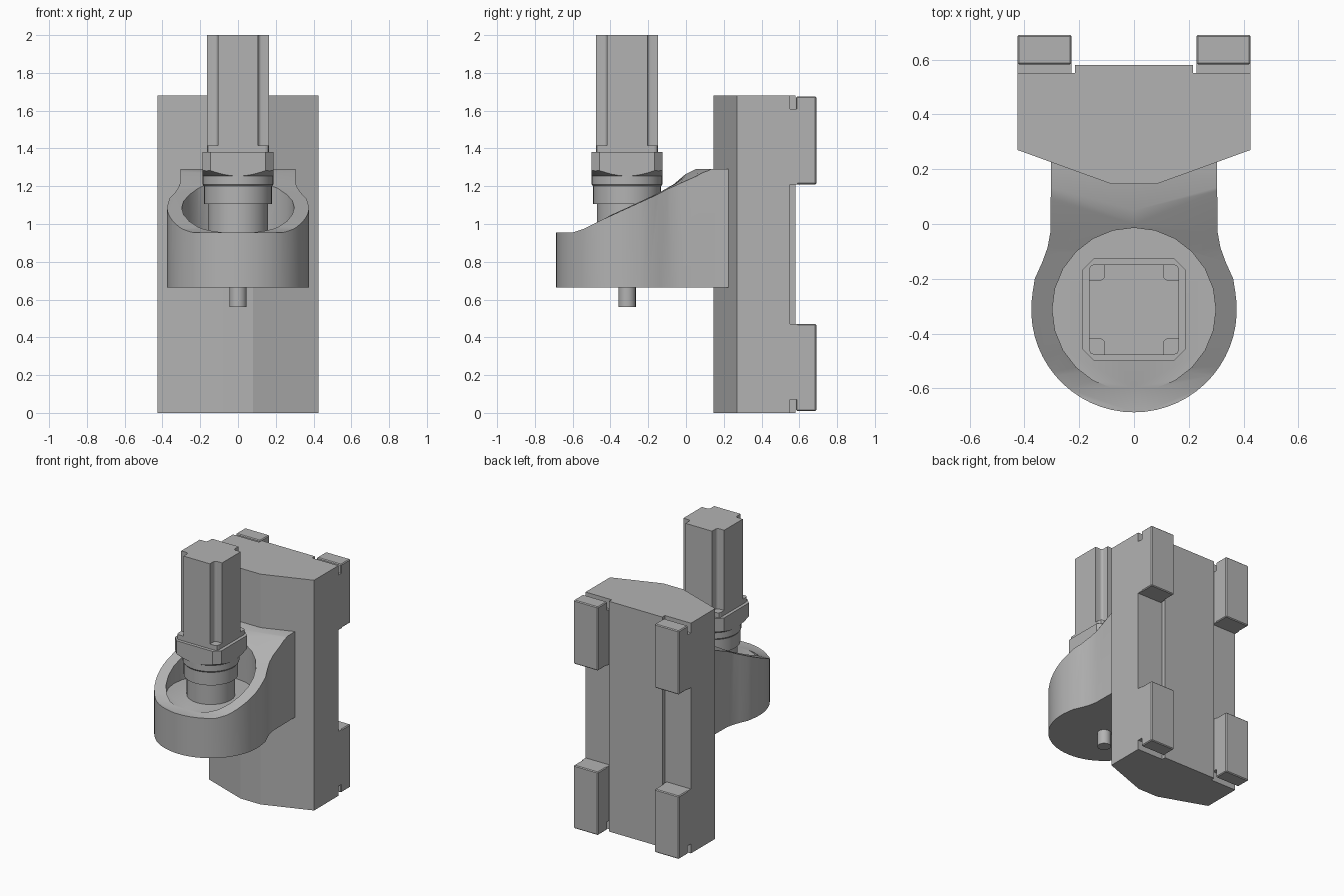
import bpy, bmesh, math
from mathutils import Vector

cube = bpy.data.objects.get("Cube")
if cube:
    bpy.data.objects.remove(cube, do_unlink=True)

grey = bpy.data.materials.new("machine grey")
grey.use_nodes = True
colour = (0.45, 0.45, 0.45, 1)
grey.diffuse_color = colour
grey.node_tree.nodes["Principled BSDF"].inputs["Base Color"].default_value = colour

AXIS_Y = -0.312  # spindle axis


def finish(name, bm):
    bmesh.ops.recalc_face_normals(bm, faces=bm.faces[:])
    mesh = bpy.data.meshes.new(name)
    bm.to_mesh(mesh)
    bm.free()
    mesh.materials.append(grey)
    ob = bpy.data.objects.new(name, mesh)
    bpy.context.collection.objects.link(ob)
    return ob


def loft(name, rings):
    """Closed solid through rings of equal point count."""
    bm = bmesh.new()
    loops = [[bm.verts.new(p) for p in ring] for ring in rings]
    for a, b in zip(loops, loops[1:]):
        for i in range(len(a)):
            j = (i + 1) % len(a)
            bm.faces.new((a[i], a[j], b[j], b[i]))
    bm.faces.new(loops[0])
    bm.faces.new(loops[-1])
    return finish(name, bm)


def prism(name, outline, z0, z1):
    return loft(name, [[(x, y, z) for x, y in outline] for z in (z0, z1)])


def box(name, x0, x1, y0, y1, z0, z1):
    return prism(name, [(x0, y0), (x1, y0), (x1, y1), (x0, y1)], z0, z1)


def turned(name, sections, sides=32):
    """Round solid about the spindle axis from (radius, z) sections."""
    turns = [2 * math.pi * i / sides for i in range(sides)]
    return loft(name, [[(r * math.cos(t), AXIS_Y + r * math.sin(t), z) for t in turns]
                       for r, z in sections])


def boolean(ob, cutter, operation="DIFFERENCE"):
    mod = ob.modifiers.new("cut", "BOOLEAN")
    mod.object, mod.operation, mod.solver = cutter, operation, "EXACT"
    bpy.context.view_layer.objects.active = ob
    bpy.ops.object.modifier_apply(modifier=mod.name)
    bpy.data.objects.remove(cutter, do_unlink=True)


def smooth(ob, angle=30):
    bpy.ops.object.select_all(action="DESELECT")
    ob.select_set(True)
    bpy.context.view_layer.objects.active = ob
    bpy.ops.object.shade_smooth_by_angle(angle=math.radians(angle))


def mirrored(half):
    return half + [(-x, y) for x, y in reversed(half)]


def four_corners(corner):
    """Repeat one corner's points by quarter turns about the spindle axis."""
    pts = []
    for k in range(4):
        c, s = round(math.cos(k * math.pi / 2)), round(math.sin(k * math.pi / 2))
        pts += [(c * x - s * y, s * x + c * y + AXIS_Y) for x, y in corner]
    return pts


# Carriage plate with faceted front and raised back panel
prism("back_plate", mirrored([(0.08, 0.145), (0.425, 0.27), (0.425, 0.55),
                              (0.215, 0.55), (0.215, 0.58)]), 0, 1.68)

# Four guide blocks, each on a shorter mounting foot
for side, sx in (("left", 1), ("right", -1)):
    for level, z0, z1, f0, f1 in (("upper", 1.21, 1.675, 1.21, 1.61),
                                  ("lower", 0.01, 0.47, 0.07, 0.47)):
        x0, x1 = sorted((sx * 0.228, sx * 0.425))
        block = box(f"{level}_{side}_guide_block", x0, x1, 0.582, 0.69, z0, z1)
        bevel = block.modifiers.new("soft edges", "BEVEL")
        bevel.width = 0.006
        bevel.segments = 1
        box(f"{level}_{side}_block_foot", x0, x1, 0.545, 0.59, f0, f1)

# Spindle bracket: round nose blending into a straight neck
arc = [math.radians(-90 + 100 * i / 16) for i in range(1, 17)]
half = [(0.375 * math.cos(t), AXIS_Y + 0.375 * math.sin(t)) for t in arc]
half += [(0.362, -0.2), (0.335, -0.14), (0.315, -0.085), (0.305, -0.03), (0.302, 0.26)]
bracket = prism("spindle_bracket", mirrored(half) + [(0, AXIS_Y - 0.375)], 0.665, 1.4)

# Sloping top, a little higher along the middle
start = [(-0.8, 0.955), (-0.6, 0.955), (-0.54, 0.975), (-0.45, 1.02)]
edge = start + [(-0.1, 1.18), (0.11, 1.272), (0.16, 1.29), (0.4, 1.29)]
middle = start + [(-0.1, 1.2), (0, 1.265), (0.05, 1.29), (0.4, 1.29)]
lid = [(0.4, 1.6), (-0.8, 1.6)]
boolean(bracket, loft("slope_cutter", [[(x, y, z) for y, z in line + lid] for x, line in
                                       ((-0.4, edge), (0, middle), (0.4, edge))]))
boolean(bracket, turned("pocket_cutter", [(0.298, 0.956), (0.298, 1.7)], 24))
smooth(bracket)

# Spindle: tool shaft, body and collar
smooth(turned("tool_shaft", [(0.046, 0.56), (0.046, 0.7)], 20))
smooth(turned("spindle_body", [(0.16, 0.94), (0.16, 1.12)]))
smooth(turned("spindle_collar", [(0.18, 1.105), (0.18, 1.2), (0.188, 1.21), (0.188, 1.26)]))

# Chamfered square flange, with its underside turned to a cone
flange = prism("motor_flange", four_corners([(0.188, 0.145), (0.145, 0.188)]), 1.24, 1.38)
boolean(flange, turned("flange_cone", [(0.186, 1.253), (0.25, 1.29), (0.3, 1.5)], 48),
        "INTERSECT")

# Motor: rounded base and body with a rounded channel in each corner
prism("motor_base", four_corners([(0.165, 0.145), (0.159, 0.159), (0.145, 0.165)]), 1.37, 1.415)
channel = [(0.125 + 0.018 * math.cos(t), 0.125 + 0.018 * math.sin(t))
           for t in (math.radians(-90 - 22.5 * i) for i in range(5))]
body = prism("motor_body", four_corners([(0.165, 0.107)] + channel + [(0.107, 0.165)]), 1.41, 2.0)
smooth(body)
